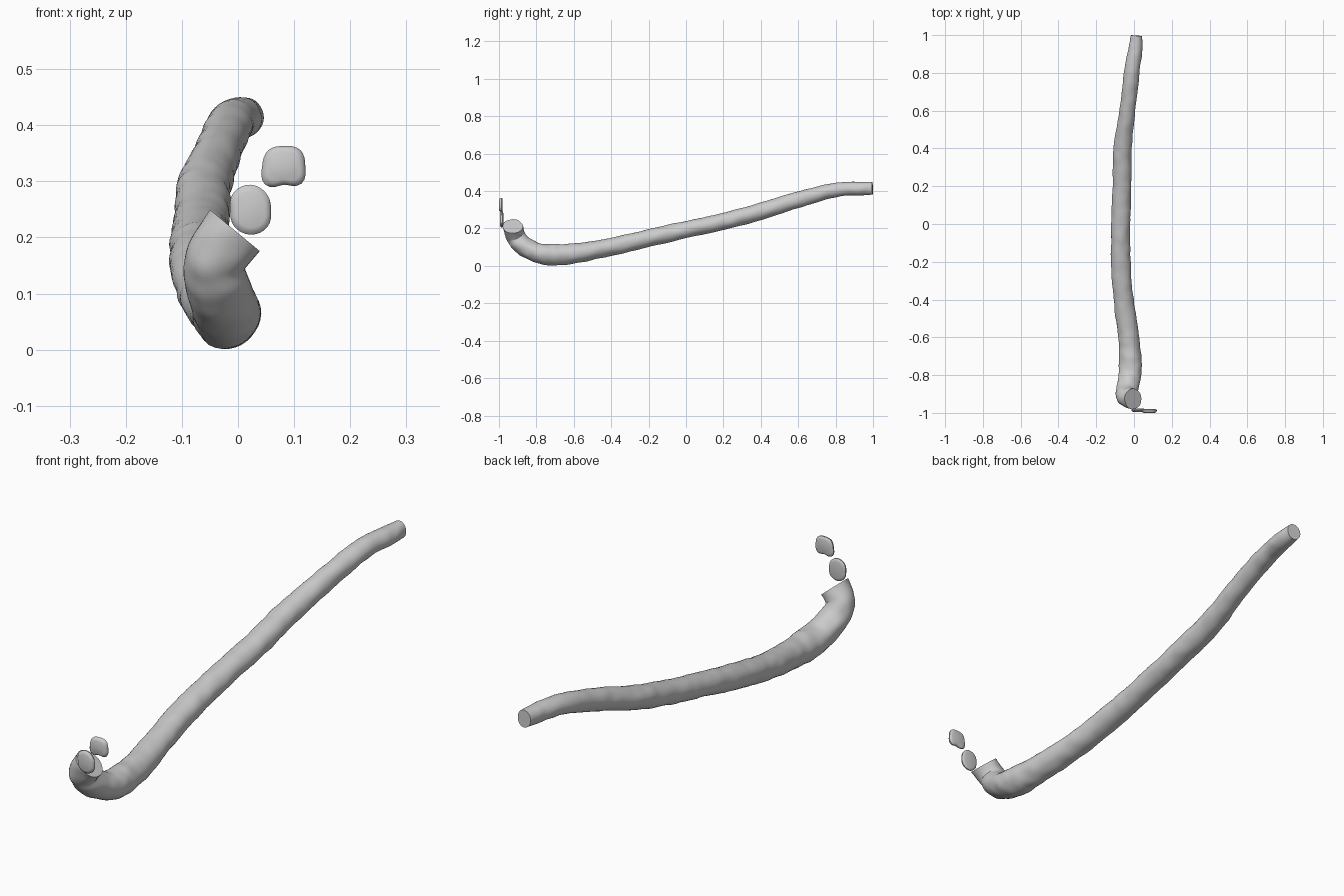
import bpy, bmesh, math
from mathutils import Vector, noise

if "Cube" in bpy.data.objects:
    bpy.data.objects.remove(bpy.data.objects["Cube"])

# Centre line of the tube: x, y, z, sideways radius, upright radius
PATH = [
    (0.014, 0.997, 0.415, 0.030, 0.034),
    (0.008, 0.93, 0.413, 0.037, 0.036),
    (-0.012, 0.80, 0.406, 0.041, 0.038),
    (-0.035, 0.60, 0.354, 0.041, 0.043),
    (-0.060, 0.40, 0.292, 0.048, 0.045),
    (-0.064, 0.20, 0.238, 0.049, 0.045),
    (-0.070, 0.00, 0.194, 0.050, 0.045),
    (-0.070, -0.20, 0.149, 0.051, 0.047),
    (-0.055, -0.40, 0.102, 0.053, 0.047),
    (-0.028, -0.60, 0.066, 0.055, 0.053),
    (-0.020, -0.72, 0.060, 0.059, 0.057),
    (-0.022, -0.80, 0.072, 0.060, 0.052),
    (-0.036, -0.875, 0.112, 0.056, 0.052),
    (-0.040, -0.912, 0.160, 0.055, 0.052),
    (-0.005, -0.926, 0.212, 0.058, 0.054),
]
SIDES, STEPS = 32, 10


def spline(pts, i, t):
    a, b, c, d = (pts[max(0, min(len(pts) - 1, i + k))] for k in (-1, 0, 1, 2))
    return [0.5 * (2*q + (r - p)*t + (2*p - 5*q + 4*r - s)*t*t + (3*q - p - 3*r + s)*t**3)
            for p, q, r, s in zip(a, b, c, d)]


def finish(bm, name):
    bmesh.ops.recalc_face_normals(bm, faces=bm.faces)
    me = bpy.data.meshes.new(name)
    bm.to_mesh(me)
    bm.free()
    ob = bpy.data.objects.new(name, me)
    bpy.context.collection.objects.link(ob)
    bpy.context.view_layer.objects.active = ob
    ob.select_set(True)
    bpy.ops.object.shade_smooth_by_angle(angle=math.radians(40))
    ob.select_set(False)
    return ob


def loft(rings, name):
    bm = bmesh.new()
    loops = [[bm.verts.new(p) for p in ring] for ring in rings]
    for a, b in zip(loops, loops[1:]):
        for j in range(len(a)):
            k = (j + 1) % len(a)
            bm.faces.new((a[j], a[k], b[k], b[j]))
    bm.faces.new(loops[0])
    bm.faces.new(loops[-1])
    return finish(bm, name)


# Lumpy bent tube with flat cut ends
samples = [spline(PATH, i, s / STEPS) for i in range(len(PATH) - 1) for s in range(STEPS)]
samples.append(list(PATH[-1]))
centres = [Vector(s[:3]) for s in samples]
end_dir = Vector((0.64, 0.0, 0.77))
side = Vector((1, 0, 0))
rings = []
for n, s in enumerate(samples):
    tan = (centres[min(n + 1, len(centres) - 1)] - centres[max(n - 1, 0)]).normalized()
    ease = max(0.0, 1 - (len(samples) - 1 - n) / 9)
    tan = tan.lerp(end_dir, ease).normalized()
    side = (side - tan * side.dot(tan)).normalized()
    up = side.cross(tan).normalized()
    ring = []
    for j in range(SIDES):
        a = 2 * math.pi * j / SIDES
        p = centres[n] + side * (s[3] * math.cos(a)) + up * (s[4] * math.sin(a))
        bump = 1 + 0.07 * noise.noise(p * 22)
        p = centres[n] + (p - centres[n]) * bump
        p.z = max(p.z, 0.0)
        ring.append(p)
    rings.append(ring)
loft(rings, "bent_tube")


# Two thin, rounded flakes floating beyond the bent end
def flake(name, x, z, radii, y0, y1):
    m = len(radii)
    layers = []
    for t, k in ((0, 0.72), (0.15, 0.88), (0.45, 1), (0.7, 1), (0.9, 0.9), (1, 0.75)):
        ring = []
        for j in range(m * 4):
            r = spline(radii * 3 and [(v,) for v in radii * 3], m + j // 4, (j % 4) / 4)[0]
            a = 2 * math.pi * j / (m * 4)
            ring.append((x + k * r * math.cos(a), y0 + (y1 - y0) * t, z + k * r * math.sin(a)))
        layers.append(ring)
    loft(layers, name)


flake("lower_flake", 0.022, 0.249,
      [0.037, 0.041, 0.045, 0.043, 0.036, 0.041, 0.044, 0.043], -0.995, -0.977)
flake("upper_flake", 0.082, 0.327,
      [0.038, 0.041, 0.036, 0.040, 0.039, 0.047, 0.033, 0.044], -1.0, -0.98)
